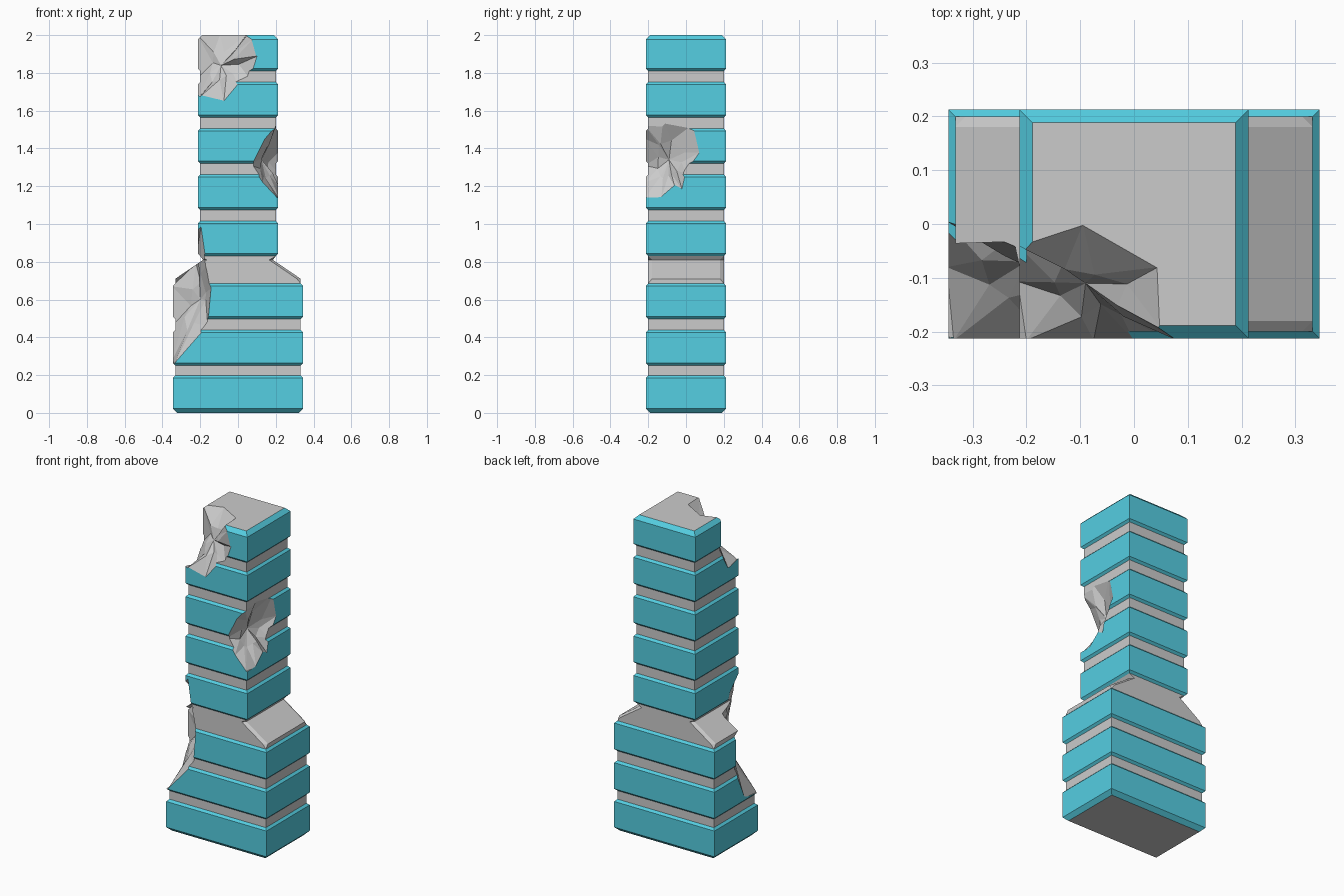
import bpy, bmesh, random
from mathutils import Vector

if "Cube" in bpy.data.objects:
    bpy.data.objects.remove(bpy.data.objects["Cube"])

random.seed(4)


def material(name, rgb):
    m = bpy.data.materials.new(name)
    m.diffuse_color = (*rgb, 1)
    m.use_nodes = True
    m.node_tree.nodes["Principled BSDF"].inputs["Base Color"].default_value = m.diffuse_color
    return m


BRICK = material("blue_brick", (0.09, 0.62, 0.76))
STONE = material("grey_stone", (0.6, 0.6, 0.6))


def to_object(bm, name):
    bmesh.ops.recalc_face_normals(bm, faces=bm.faces)
    me = bpy.data.meshes.new(name)
    bm.to_mesh(me)
    bm.free()
    me.materials.append(BRICK)
    me.materials.append(STONE)
    ob = bpy.data.objects.new(name, me)
    bpy.context.collection.objects.link(ob)
    return ob


# Profile rings: z, half width, half depth, corner cut, material of band above
HX_LOW, HX_UP, HY = 0.345, 0.213, 0.213
CORE = 0.013
rings = []


def course(z0, z1, hx, low=CORE, high=CORE):
    rings.extend([(z0, hx - low, HY - low, 0, 0), (z0 + low, hx, HY, 0, 0),
                  (z1 - high, hx, HY, 0, 0), (z1, hx - high, HY - high, 0, 1)])


course(0, 0.197, HX_LOW, low=0.024)
course(0.25, 0.438, HX_LOW)
course(0.497, 0.685, HX_LOW)
# Sloped shoulder with chamfered edges
rings += [(0.71, 0.332, 0.2, 0.02, 1), (0.81, 0.185, 0.2, 0.02, 1)]
for z in (0.83, 1.075, 1.32, 1.565):
    course(z, z + 0.186, HX_UP)
course(1.81, 2.0, HX_UP, high=0.024)

# Pillar body lofted from the rings
bm = bmesh.new()
loops = []
for z, x, y, c, _ in rings:
    pts = [(x, y - c), (x - c, y), (c - x, y), (-x, y - c),
           (-x, c - y), (c - x, -y), (x - c, -y), (x, c - y)]
    loops.append([bm.verts.new((px, py, z)) for px, py in pts])
for i in range(len(loops) - 1):
    a, b = loops[i], loops[i + 1]
    for k in range(8):
        n = (k + 1) % 8
        bm.faces.new((a[k], a[n], b[n], b[k])).material_index = rings[i][4]
for cap in (loops[0], loops[-1]):
    bm.faces.new(cap).material_index = 1
bmesh.ops.remove_doubles(bm, verts=bm.verts, dist=1e-5)
bmesh.ops.dissolve_degenerate(bm, edges=bm.edges, dist=1e-5)
pillar = to_object(bm, "brick_pillar")


# Broken chunks: outline on the surface, jagged bowl inward, pushed outward
def chunk(name, outline, centre, push):
    bm = bmesh.new()
    c, push = Vector(centre), Vector(push)
    n = len(outline)
    rim = [bm.verts.new(p) for p in outline]
    outer = [bm.verts.new(Vector(p) + push) for p in outline]
    mid = []
    for i, p in enumerate(outline):
        q = ((Vector(p) + Vector(outline[(i + 1) % n])) / 2).lerp(c, 0.55)
        mid.append(bm.verts.new(q + Vector([random.uniform(-0.018, 0.018) for _ in range(3)])))
    deep = bm.verts.new(c)
    tip = bm.verts.new(sum((v.co for v in outer), Vector()) / n + push * 0.5)
    for i in range(n):
        j = (i + 1) % n
        for f in ((rim[i], rim[j], mid[i]), (mid[i], rim[j], mid[j]),
                  (mid[i], mid[j], deep), (outer[i], outer[j], tip),
                  (rim[i], outer[i], outer[j]), (rim[i], outer[j], rim[j])):
            bm.faces.new(f)
    for f in bm.faces:
        f.material_index = 1
    return to_object(bm, name)


F, L, T = -0.216, -0.216, 2.003
cutters = [
    chunk("top_chunk", [
        (L, -0.04, T), (-0.095, 0, T), (0.045, -0.08, T), (0.05, -0.195, T),
        (0.08, F, 1.98), (0.105, F, 1.89), (0.065, F, 1.765), (0, F, 1.735),
        (-0.075, F, 1.645), (-0.2, F, 1.675), (L, -0.107, 1.66),
        (L, -0.04, 1.77)],
        (-0.09, -0.11, 1.84), (-0.2, -0.2, 0.2)),
    chunk("side_chunk", [
        (0.2, F, 1.52), (0.14, F, 1.45), (0.07, F, 1.31), (0.13, F, 1.22),
        (0.205, F, 1.14), (0.216, -0.13, 1.14), (0.216, -0.06, 1.2),
        (0.216, -0.02, 1.18), (0.216, 0, 1.27), (0.216, 0.075, 1.38),
        (0.216, 0.04, 1.53), (0.216, -0.12, 1.56)],
        (0.125, -0.09, 1.34), (0.2, -0.2, 0)),
    chunk("base_chunk", [
        (-0.335, F, 0.26), (-0.16, F, 0.46), (-0.142, F, 0.66),
        (-0.165, F, 0.78), (-0.195, F, 0.99), (L, -0.11, 0.86),
        (-0.222, -0.04, 0.79), (-0.348, 0.005, 0.67),
        (-0.348, 0.005, 0.46), (-0.348, -0.08, 0.28)],
        (-0.2, -0.07, 0.6), (-0.2, -0.2, 0)),
]
bpy.context.view_layer.objects.active = pillar
for cut in cutters:
    mod = pillar.modifiers.new(cut.name, 'BOOLEAN')
    mod.operation = 'DIFFERENCE'
    mod.solver = 'EXACT'
    mod.use_self = True
    mod.object = cut
    bpy.ops.object.modifier_apply(modifier=mod.name)
    bpy.data.objects.remove(cut)
